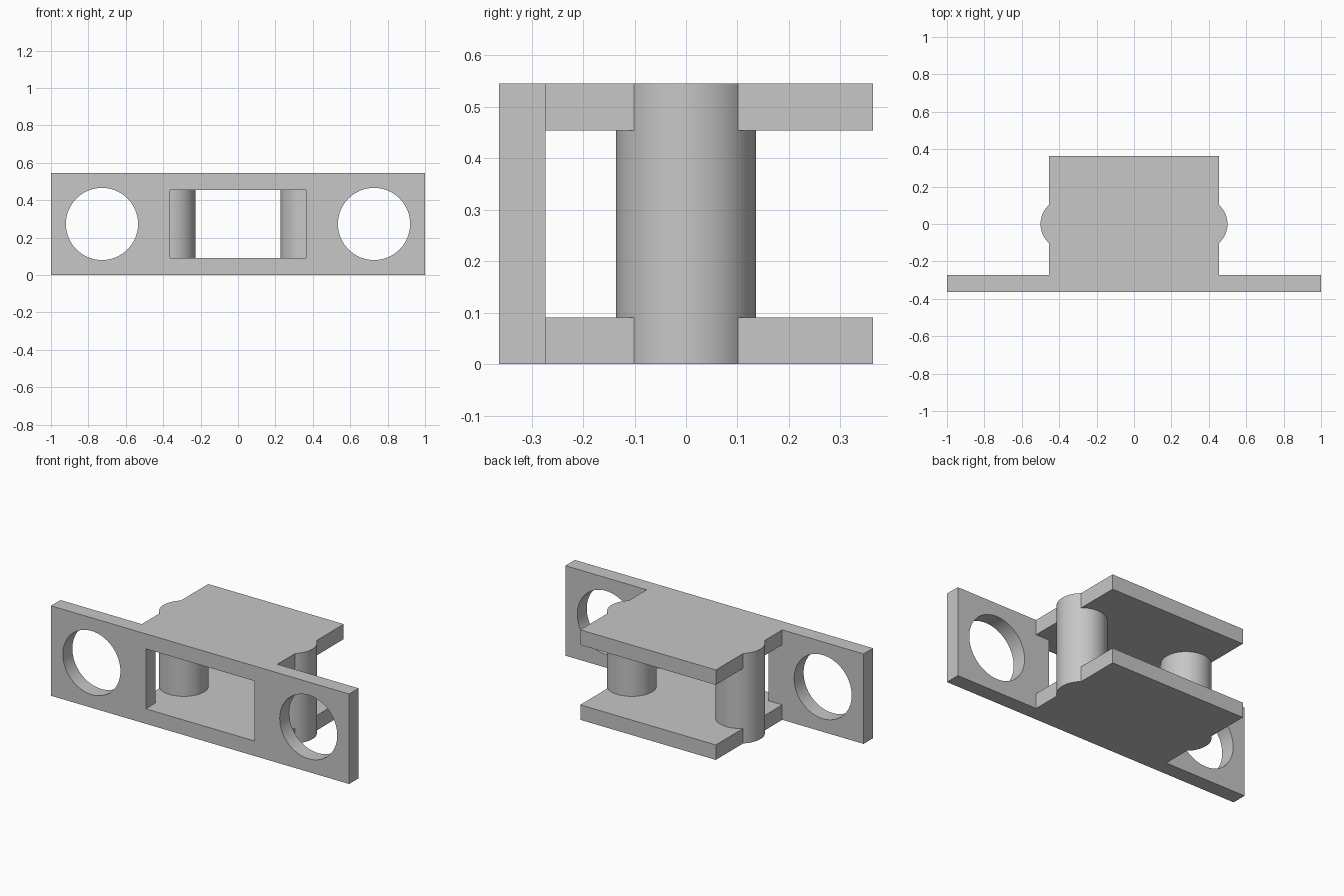
import bpy, bmesh, math

if "Cube" in bpy.data.objects:
    bpy.data.objects.remove(bpy.data.objects["Cube"])

# Main dimensions
U = 1 / 11                      # wall thickness
HEIGHT, DEPTH = 6 * U, 8 * U
MID = HEIGHT / 2
FRONT = -DEPTH / 2

grey = bpy.data.materials.new("plain grey")
grey.use_nodes = True
colour = (0.57, 0.57, 0.57, 1)
grey.diffuse_color = colour
grey.node_tree.nodes["Principled BSDF"].inputs["Base Color"].default_value = colour


def finish(name, bm):
    mesh = bpy.data.meshes.new(name)
    bm.to_mesh(mesh)
    bm.free()
    mesh.materials.append(grey)
    obj = bpy.data.objects.new(name, mesh)
    bpy.context.collection.objects.link(obj)
    return obj


def box(name, x, y, z):
    """Box from (min, max) ranges."""
    bm = bmesh.new()
    bmesh.ops.create_cube(bm, size=1)
    for v in bm.verts:
        v.co = [lo + (c + 0.5) * (hi - lo) for c, (lo, hi) in zip(v.co, (x, y, z))]
    return finish(name, bm)


def cylinder(name, centre, radius, length, along_y=False):
    bm = bmesh.new()
    bmesh.ops.create_cone(bm, cap_ends=True, segments=64,
                          radius1=radius, radius2=radius, depth=length)
    obj = finish(name, bm)
    obj.location = centre
    if along_y:
        obj.rotation_euler.x = math.pi / 2
    return obj


def combine(body, tool, operation):
    """Apply a boolean and discard the helper solid."""
    tool.hide_render = True
    bpy.context.view_layer.update()
    mod = body.modifiers.new(tool.name, 'BOOLEAN')
    mod.operation, mod.solver, mod.object = operation, 'EXACT', tool
    bpy.context.view_layer.objects.active = body
    bpy.ops.object.modifier_apply(modifier=mod.name)
    bpy.data.objects.remove(tool)


# Front plate with a window and two round mounting holes
bracket = box("bracket", (-1, 1), (FRONT, FRONT + U), (0, HEIGHT))
window = box("window_cutter", (-4 * U, 4 * U), (FRONT - U, FRONT + 2 * U), (U, HEIGHT - U))
combine(bracket, window, 'DIFFERENCE')
for side in (-1, 1):
    hole = cylinder("hole_cutter", (side * 8 * U, FRONT, MID), 0.193, 4 * U, True)
    combine(bracket, hole, 'DIFFERENCE')

# Lower and upper shelves reaching backwards
for name, z in (("lower_shelf", 0), ("upper_shelf", HEIGHT - U)):
    shelf = box(name, (-5 * U, 5 * U), (FRONT + U / 2, -FRONT), (z, z + U))
    combine(bracket, shelf, 'UNION')

# Round posts joining the shelves and bulging past their sides
for side in (-1, 1):
    post = cylinder("post", (side * 4 * U, 0, MID), 1.5 * U, HEIGHT)
    combine(bracket, post, 'UNION')

# Merge leftover flat pieces, then smooth the curved walls
bm = bmesh.new()
bm.from_mesh(bracket.data)
bmesh.ops.remove_doubles(bm, verts=bm.verts, dist=1e-5)
bmesh.ops.dissolve_limit(bm, angle_limit=math.radians(0.5), verts=bm.verts, edges=bm.edges)
bmesh.ops.recalc_face_normals(bm, faces=bm.faces)
bm.to_mesh(bracket.data)
bm.free()
bpy.ops.object.select_all(action='DESELECT')
bracket.select_set(True)
bpy.context.view_layer.objects.active = bracket
bpy.ops.object.shade_smooth_by_angle(angle=math.radians(30))
